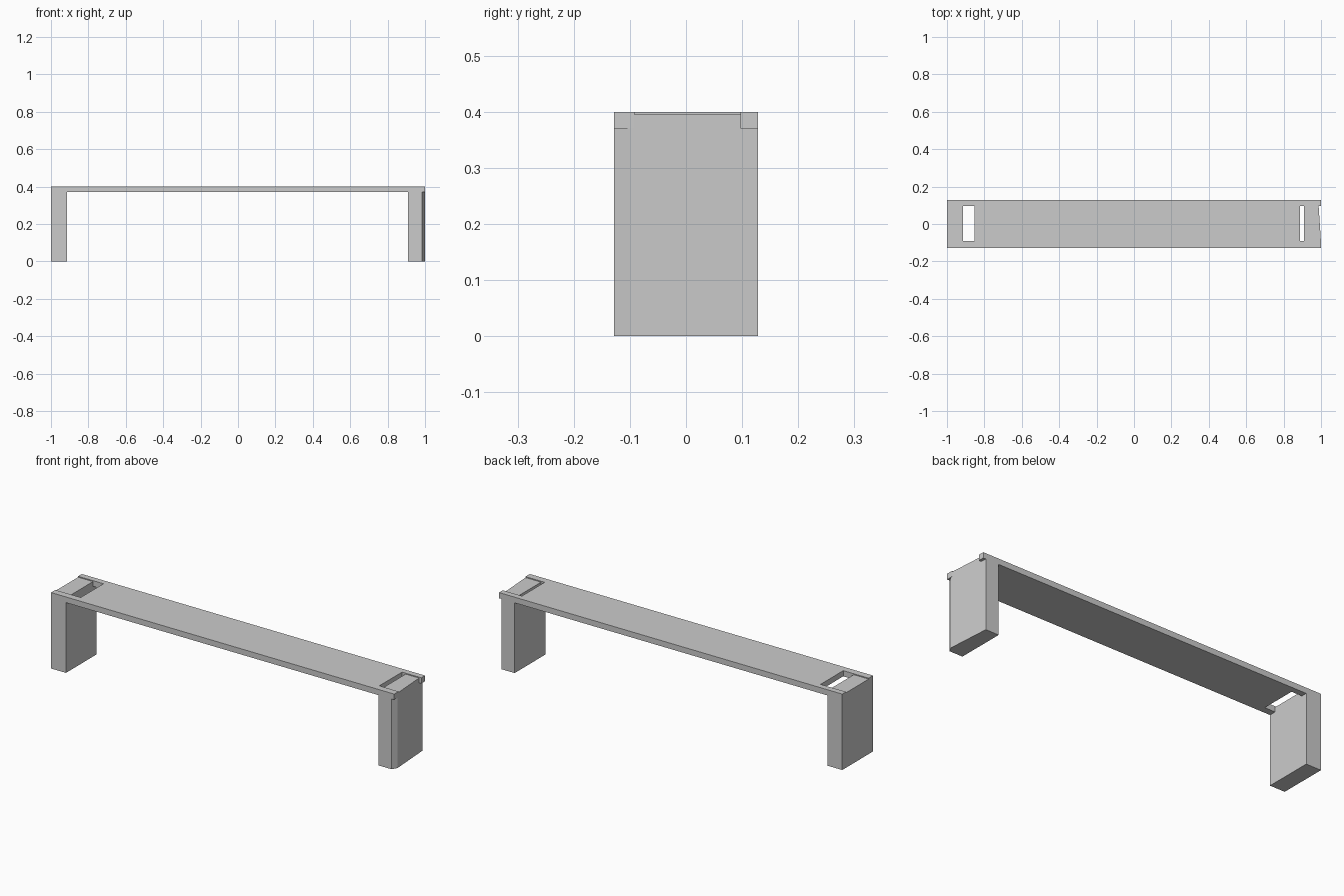
import bpy, bmesh
from mathutils import Vector

if "Cube" in bpy.data.objects:
    bpy.data.objects.remove(bpy.data.objects["Cube"])

W = 0.128                 # half width of the bench
Y0, Y1 = -0.092, 0.097    # slot / tenon edges
Z_SHOULDER, Z_TENON, Z_TOP = 0.37, 0.395, 0.40


def extrude(bm, points, direction):
    """Solid made by sweeping a flat outline along a direction."""
    face = bm.faces.new([bm.verts.new(p) for p in points])
    new = bmesh.ops.extrude_face_region(bm, geom=[face], use_keep_orig=True)["geom"]
    verts = [g for g in new if isinstance(g, bmesh.types.BMVert)]
    bmesh.ops.translate(bm, verts=verts, vec=direction)
    bmesh.ops.recalc_face_normals(bm, faces=bm.faces)


def cut(bm, a, b):
    """Trim everything to the outer (+x) side of the vertical plane through a and b."""
    d = Vector((b[0] - a[0], b[1] - a[1], 0))
    res = bmesh.ops.bisect_plane(bm, geom=bm.verts[:] + bm.edges[:] + bm.faces[:],
                                 plane_co=(a[0], a[1], 0), plane_no=(d.y, -d.x, 0),
                                 clear_outer=True)
    edges = [g for g in res["geom_cut"] if isinstance(g, bmesh.types.BMEdge)]
    bmesh.ops.edgeloop_fill(bm, edges=edges)
    bmesh.ops.recalc_face_normals(bm, faces=bm.faces)


def finish(name, bm):
    mesh = bpy.data.meshes.new(name)
    bm.to_mesh(mesh)
    bm.free()
    bpy.context.collection.objects.link(bpy.data.objects.new(name, mesh))


def leg(name, x0, x1, cuts=()):
    # Shouldered outline with a tenon on top
    outline = [(-W, 0), (W, 0), (W, Z_SHOULDER), (Y1, Z_SHOULDER), (Y1, Z_TENON),
               (Y0, Z_TENON), (Y0, Z_SHOULDER), (-W, Z_SHOULDER)]
    bm = bmesh.new()
    extrude(bm, [(x0, y, z) for y, z in outline], (x1 - x0, 0, 0))
    for a, b in cuts:
        cut(bm, a, b)
    finish(name, bm)


# Seat plank, with an open slot in each end
bm = bmesh.new()
seat = [(-1, -W), (1, -W), (1, Y0), (0.888, Y0), (0.888, Y1), (1, Y1),
        (1, W), (-1, W), (-1, Y1), (-0.852, Y1), (-0.852, Y0), (-1, Y0)]
extrude(bm, [(x, y, Z_SHOULDER) for x, y in seat], (0, 0, Z_TOP - Z_SHOULDER))
finish("seat_plank", bm)

# Left leg is square; right leg has a trimmed corner and a slanted end face
leg("left_leg", -1, -0.913)
leg("right_leg", 0.909, 1.001, cuts=[((0.984, -W), (1.0, -0.10)),
                                     ((1.0, -0.10), (0.985, W))])
